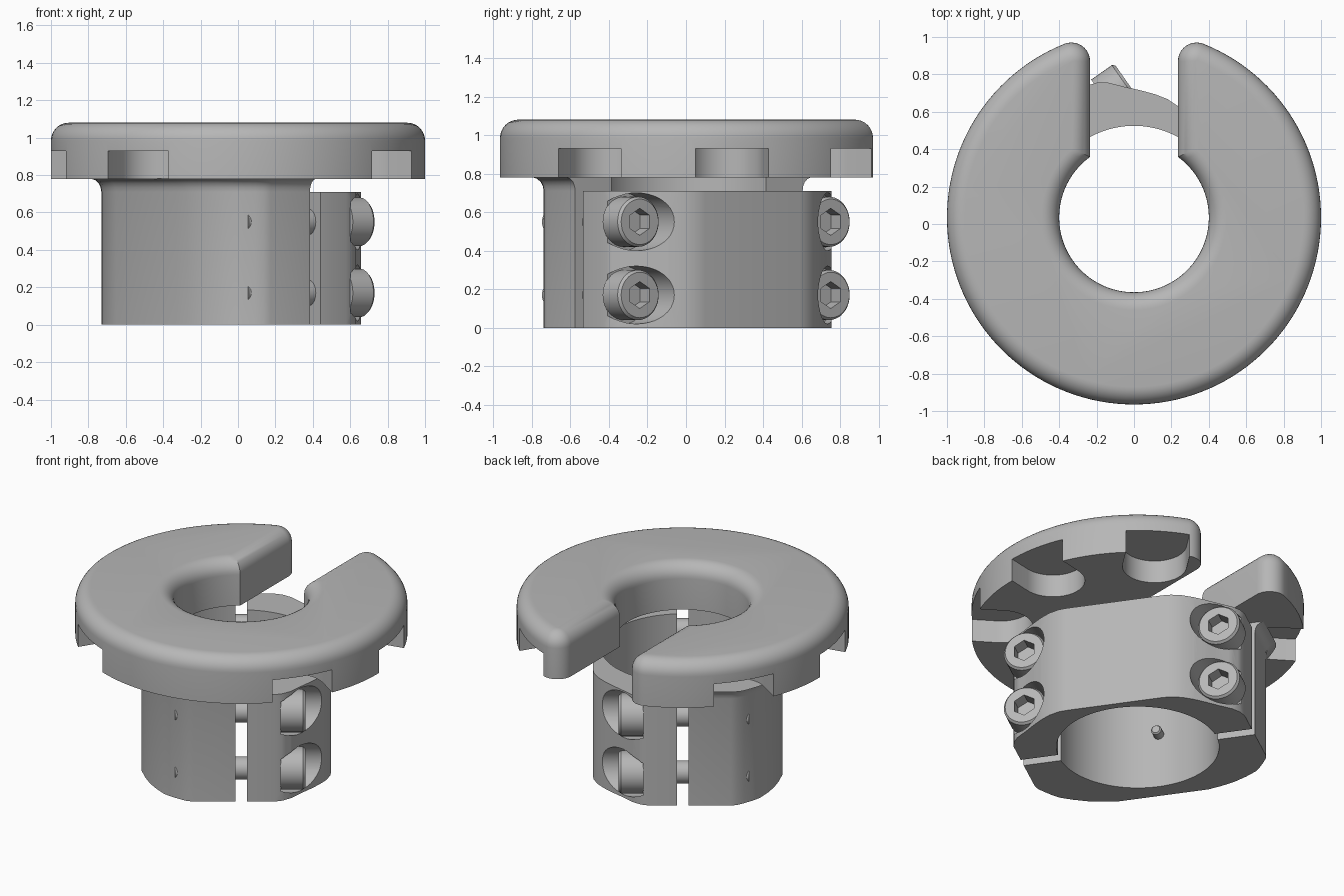
import bpy, bmesh, math
from math import sin, cos, pi, sqrt, atan2, radians
from mathutils import Matrix

cube = bpy.data.objects.get("Cube")
if cube:
    bpy.data.objects.remove(cube, do_unlink=True)

# Single plain metal colour
metal = bpy.data.materials.new("light_grey_metal")
metal.use_nodes = True
grey = (0.47, 0.47, 0.47, 1)
metal.diffuse_color = grey
metal.node_tree.nodes["Principled BSDF"].inputs["Base Color"].default_value = grey

CENTRE = Matrix.Translation((0, 0.035, 0))
CLAMP = CENTRE @ Matrix.Rotation(radians(35), 4, "Z")   # local x = screw direction
SCREW_V, SCREW_Z = 0.605, (0.17, 0.55)


def arc(r, a, b, n, c=(0, 0)):
    """Points on an arc from angle a to angle b."""
    return [(c[0] + r * cos(a + (b - a) * i / n), c[1] + r * sin(a + (b - a) * i / n))
            for i in range(n + 1)]


def stack(name, rings, matrix):
    """Solid made from matching outlines stacked in z."""
    bm = bmesh.new()
    loops = [[bm.verts.new((x, y, z)) for x, y in pts] for pts, z in rings]
    n = len(loops[0])
    for lo, hi in zip(loops, loops[1:]):
        for i in range(n):
            j = (i + 1) % n
            bm.faces.new((lo[i], lo[j], hi[j], hi[i]))
    bm.faces.new(loops[0][::-1])
    bm.faces.new(loops[-1])
    bmesh.ops.recalc_face_normals(bm, faces=bm.faces)
    bm.transform(matrix)
    mesh = bpy.data.meshes.new(name)
    bm.to_mesh(mesh)
    bm.free()
    mesh.materials.append(metal)
    ob = bpy.data.objects.new(name, mesh)
    bpy.context.collection.objects.link(ob)
    return ob


def rod(name, rings, v, z, sides=40):
    """Round rod along the screw direction; rings are (radius, distance)."""
    axis = CLAMP @ Matrix.Translation((0, v, z)) @ Matrix.Rotation(pi / 2, 4, "Y")
    return stack(name, [(arc(r, 0, 2 * pi, sides)[:-1], d) for r, d in rings], axis)


def cut(ob, cutter):
    mod = ob.modifiers.new("cut", "BOOLEAN")
    mod.operation, mod.solver, mod.object = "DIFFERENCE", "EXACT", cutter
    bpy.context.view_layer.objects.active = ob
    bpy.ops.object.modifier_apply(modifier=mod.name)
    bpy.data.objects.remove(cutter, do_unlink=True)


def smooth(ob):
    bpy.ops.object.select_all(action="DESELECT")
    ob.select_set(True)
    bpy.context.view_layer.objects.active = ob
    bpy.ops.object.shade_smooth_by_angle(angle=radians(30))


# Open flange: a slotted ring outline, inset by d to round its top edge
def flange_outline(d):
    R, hole, slot, q = 1.0, 0.40, 0.235, 0.1
    cx = slot + q
    cy = sqrt((R - q) ** 2 - cx ** 2)
    t = atan2(cy, cx)
    h = math.acos((slot + d) / (hole + d))
    return (arc(R - d, t, -pi - t, 120)
            + arc(q - d, pi - t, 0, 10, (-cx, cy))[1:]
            + arc(hole + d, -pi - h, h, 72)
            + arc(q - d, pi, t, 10, (cx, cy))[:-1])


F = 0.095
rings = [(flange_outline(0), 0.78)]
rings += [(flange_outline(F * (1 - cos(a))), 1.08 - F + F * sin(a))
          for a in [i * pi / 16 for i in range(9)]]
flange = stack("flange", rings, CENTRE)

# Round-ended pockets under the rim
for deg in (-33, 12, 57, 147, 192, 237):
    pts = arc(0.193, pi / 2, 1.5 * pi, 20, (0.83, 0)) + [(1.2, -0.193), (1.2, 0.193)]
    cut(flange, stack("pocket", [(pts, 0.6), (pts, 0.93)],
                      CENTRE @ Matrix.Rotation(radians(deg), 4, "Z")))
smooth(flange)


# Clamp halves: outer contour mirrored about the middle, plus the bore arc
def half_outline(side, contour, flare=0.0):
    grown = [(n if i == 0 else n * (1 + flare), v * (1 + flare))
             for i, (n, v) in enumerate(contour)]
    outer = grown + [(n, -v) for n, v in reversed(grown)]
    a = math.acos(contour[0][0] / 0.49)
    inner = arc(0.49, -a, a, 48)
    return [(side * n, v) for n, v in outer + inner]


base_contour = [(0.035, 0.72), (0.29, 0.72), (0.33, 0.71), (0.37, 0.685), (0.42, 0.65),
                (0.465, 0.61), (0.51, 0.54), (0.55, 0.46), (0.58, 0.37), (0.6, 0.28)]
cap_contour = [(0.035, 0.72), (0.2, 0.72), (0.25, 0.705), (0.3, 0.67), (0.36, 0.6),
               (0.42, 0.535), (0.47, 0.475), (0.51, 0.415), (0.535, 0.35), (0.54, 0.3)]

flares = [(0, 0), (0, 0.71), (0.006, 0.735), (0.02, 0.757), (0.045, 0.773), (0.08, 0.782)]
base = stack("clamp_base", [(half_outline(-1, base_contour, f), z) for f, z in flares], CLAMP)
smooth(base)

cap_pts = half_outline(1, cap_contour)
cap = stack("clamp_cap", [(cap_pts, 0), (cap_pts, 0.71)], CLAMP)

# Counterbores and socket head screws
for v in (-SCREW_V, SCREW_V):
    for z in SCREW_Z:
        cut(cap, rod("counterbore", [(0.15, 0.24), (0.15, 0.9)], v, z))
        head = rod("screw_head", [(0.13, 0.235), (0.13, 0.37), (0.118, 0.385)], v, z)
        cut(head, rod("socket", [(0.07, 0.3), (0.07, 0.5)], v, z, 6))
        smooth(head)
        smooth(rod("screw_shaft", [(0.07, -0.4), (0.07, 0.25)], v, z, 32))
smooth(cap)

# Locating pin inside the bore
smooth(rod("locating_pin", [(0.032, -0.55), (0.032, -0.43), (0.024, -0.42)], 0, 0.36, 24))
